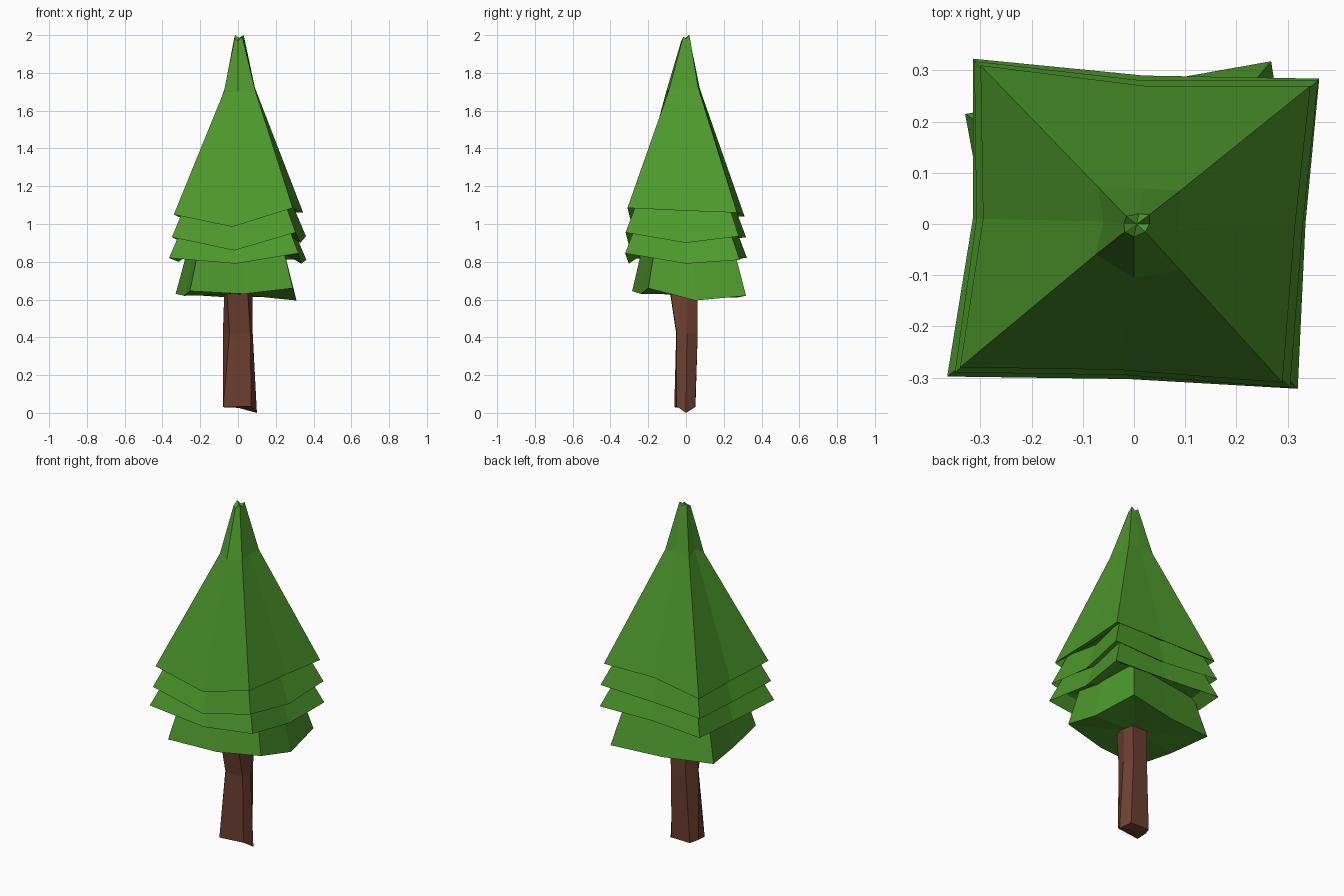
import bpy, bmesh


def material(name, rgb):
    m = bpy.data.materials.new(name)
    m.diffuse_color = (*rgb, 1)
    return m


GREEN = material("leaf_green", (0.075, 0.32, 0.025))
BROWN = material("bark_brown", (0.15, 0.05, 0.03))


def loft(name, rings, mat):
    """Skin closed rings of equal size, fan-capping both ends."""
    bm = bmesh.new()
    loops = [[bm.verts.new(p) for p in r] for r in rings]
    n = len(loops[0])
    for a, b in zip(loops, loops[1:]):
        for i in range(n):
            j = (i + 1) % n
            bm.faces.new((a[i], a[j], b[j], b[i]))
    for loop in (loops[0], loops[-1]):
        c = bm.verts.new([sum(v.co[k] for v in loop) / n for k in range(3)])
        for i in range(n):
            bm.faces.new((loop[i], loop[(i + 1) % n], c))
    bmesh.ops.recalc_face_normals(bm, faces=bm.faces)
    me = bpy.data.meshes.new(name)
    bm.to_mesh(me)
    bm.free()
    me.materials.append(mat)
    ob = bpy.data.objects.new(name, me)
    bpy.context.collection.objects.link(ob)
    return ob


def scaled(ring, s, dz):
    return [(x * s, y * s, z + dz) for x, y, z in ring]


# Rims run front-left corner, front middle, front-right corner, right middle, ...
top_rim = [(-.34, -.28, 1.05), (-.03, -.285, .985), (.29, -.31, 1.085), (.315, 0, 1.07),
           (.345, .27, 1.06), (.02, .27, 1.065), (-.30, .31, 1.04), (-.295, .01, 1.03)]
kink = [(-.075, -.06, 1.70), (0, -.105, 1.70), (.09, -.09, 1.71), (.085, -.01, 1.72),
        (.09, .065, 1.72), (.015, .07, 1.73), (-.07, .072, 1.72), (-.06, .005, 1.74)]
tip = [(-.018, -.015, 1.98), (0, -.025, 1.97), (.022, -.015, 1.99), (.03, 0, 1.98),
       (.03, .018, 2.0), (.01, .02, 1.98), (-.015, .015, 2.0), (-.02, 0, 1.985)]
middle_rim = [(-.35, -.29, .93), (-.02, -.295, .86), (.305, -.32, .955), (.33, 0, .90),
              (.36, .28, .935), (.02, .28, .925), (-.312, .318, .93), (-.308, .01, .91)]
lower_rim = [(-.365, -.298, .82), (-.01, -.303, .79), (.32, -.322, .845), (.335, 0, .79),
             (.362, .284, .81), (.02, .29, .82), (-.315, .323, .82), (-.315, .01, .80)]
base_rim = [(-.255, -.285, .645), (.03, -.24, .63), (.29, -.20, .66), (.31, .05, .595),
            (.268, .318, .62), (-.03, .265, .61), (-.33, .215, .63), (-.285, -.03, .62)]

# Foliage: pointed crown, two skirts tucked beneath it, turned base
loft("crown", [scaled(top_rim, .8, .04), top_rim, kink, tip], GREEN)
loft("middle_skirt", [scaled(middle_rim, .8, .04), middle_rim,
                      scaled(middle_rim, .8, .17)], GREEN)
loft("lower_skirt", [scaled(lower_rim, .8, .04), lower_rim,
                     scaled(lower_rim, .8, .17)], GREEN)
loft("foliage_base", [base_rim, scaled(base_rim, .78, .27)], GREEN)

# Trunk: bent six-sided post
trunk = [
    [(.10, 0, 0), (.07, -.05, .035), (-.078, -.062, .03),
     (-.08, 0, .035), (-.06, .05, .03), (.06, .048, .03)],
    [(.078, .005, .42), (.065, -.05, .42), (-.045, -.052, .42),
     (-.08, 0, .42), (-.04, .06, .42), (.055, .062, .42)],
    [(.075, .01, .66), (.05, -.085, .66), (-.06, -.088, .66),
     (-.072, 0, .66), (-.04, .058, .66), (.06, .06, .66)],
]
loft("trunk", trunk, BROWN)
